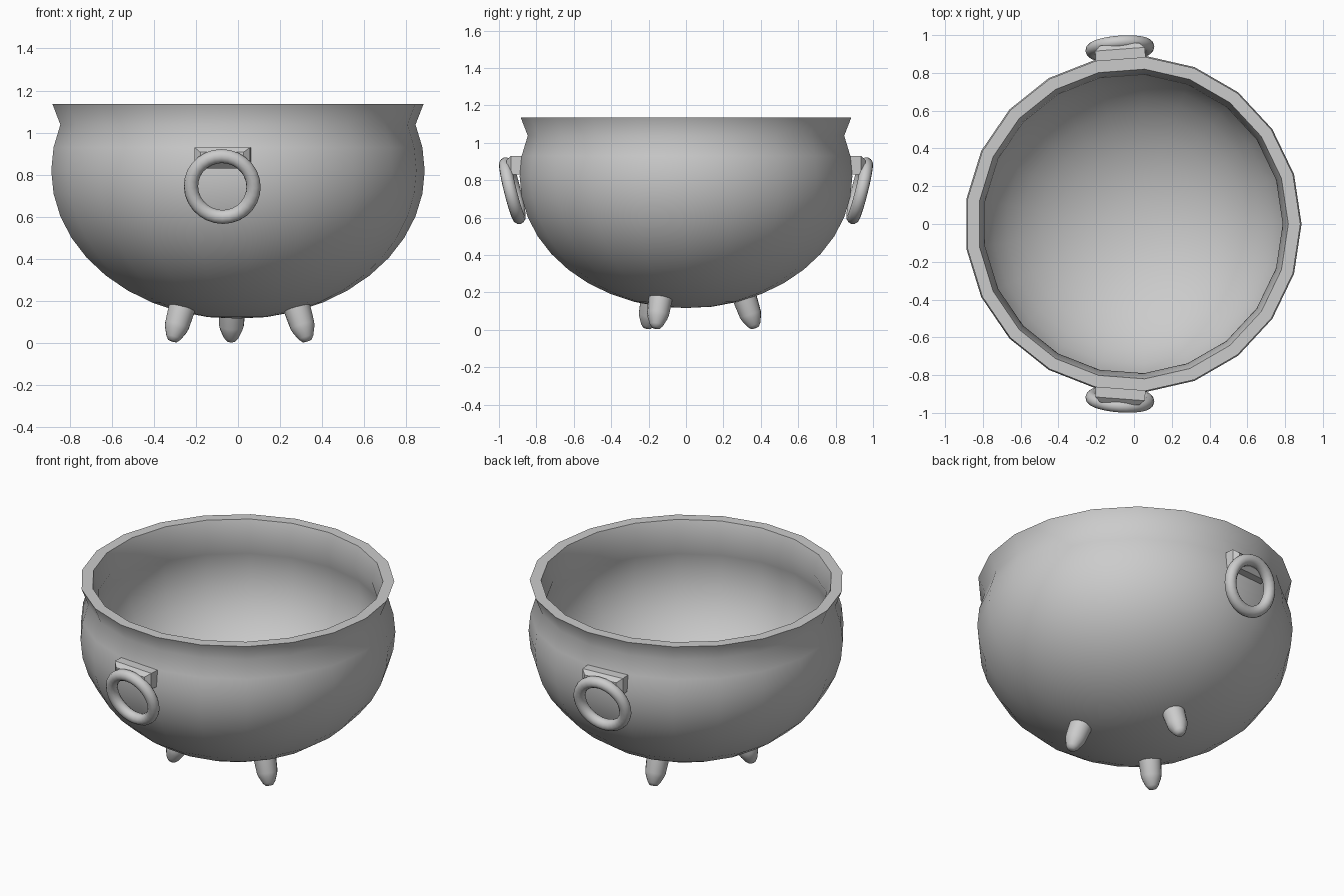
import bpy, bmesh, math
from mathutils import Matrix, Vector

if "Cube" in bpy.data.objects:
    bpy.data.objects.remove(bpy.data.objects["Cube"])

CX = -0.005                       # the 21-sided bowl is slightly off centre
FACE = math.radians(94.3)         # direction of the handles and rear leg


def lathe(name, profile, sides, smooth=45, matrix=Matrix()):
    """Revolve (radius, height) points round z; radius 0 makes a pole."""
    bm = bmesh.new()
    rings = []
    for r, z in profile:
        n = 1 if r == 0 else sides
        rings.append([bm.verts.new((r * math.cos(2 * math.pi * i / sides),
                                    r * math.sin(2 * math.pi * i / sides), z)) for i in range(n)])
    for a, b in zip(rings, rings[1:]):
        for i in range(sides):
            quad = [a[i % len(a)], a[(i + 1) % len(a)], b[(i + 1) % len(b)], b[i % len(b)]]
            bm.faces.new(list(dict.fromkeys(quad)))
    return finish(name, bm, matrix, smooth)


def finish(name, bm, matrix, smooth=None):
    bmesh.ops.recalc_face_normals(bm, faces=bm.faces)
    mesh = bpy.data.meshes.new(name)
    bm.to_mesh(mesh)
    bm.free()
    ob = bpy.data.objects.new(name, mesh)
    bpy.context.collection.objects.link(ob)
    ob.matrix_world = matrix
    if smooth:
        bpy.ops.object.select_all(action='DESELECT')
        ob.select_set(True)
        bpy.context.view_layer.objects.active = ob
        bpy.ops.object.shade_smooth_by_angle(angle=math.radians(smooth))
    return ob


def arc(r, h, degrees):
    return [(r * math.cos(math.radians(d)), 0.82 + h * math.sin(math.radians(d))) for d in degrees]


# Bowl: flattened sphere outside, flared rim, parallel wall inside
outer = [(0, 0.117)] + arc(0.892, 0.705, range(-81, 19, 9))
inner = arc(0.833, 0.645, range(18, -82, -9)) + [(0, 0.177)]
lathe("bowl", outer + [(0.886, 1.135), (0.822, 1.135)] + inner, 21,
      matrix=Matrix.Translation((CX, 0, 0)))

# Three splayed legs with blunt tips
leg_profile = [(0, 0), (0.022, 0.003), (0.036, 0.02), (0.053, 0.058),
               (0.059, 0.08), (0.067, 0.205), (0, 0.205)]
for k in range(3):
    a = FACE + k * math.tau / 3
    m = (Matrix.Translation((CX, 0, 0)) @ Matrix.Rotation(a, 4, 'Z')
         @ Matrix.Translation((0.371, 0, 0.008))
         @ Matrix.Rotation(math.radians(-19), 4, 'Y'))
    lathe(f"leg_{k + 1}", leg_profile, 16, 50, m)


def bracket(name, matrix):
    """Block with a chamfered outer face; local x points outward."""
    bm = bmesh.new()
    loops = []
    for x, w, z0, z1 in [(0.84, 0.132, 0.83, 0.93), (0.928, 0.132, 0.83, 0.93),
                         (0.954, 0.103, 0.855, 0.907)]:
        loops.append([bm.verts.new(p) for p in
                      [(x, -w, z0), (x, w, z0), (x, w, z1), (x, -w, z1)]])
    for a, b in zip(loops, loops[1:]):
        for i in range(4):
            j = (i + 1) % 4
            bm.faces.new([a[i], a[j], b[j], b[i]])
    bm.faces.new(loops[0])
    bm.faces.new(loops[-1])
    finish(name, bm, matrix)


# Handles: bracket and hanging ring on front and back
for side, angle in [("front", -FACE), ("back", FACE)]:
    m = Matrix.Translation((CX, 0, 0)) @ Matrix.Rotation(angle, 4, 'Z')
    bracket(f"{side}_bracket", m)
    ring = [(0.149 + 0.034 * math.cos(math.tau * i / 12), 0.034 * math.sin(math.tau * i / 12))
            for i in range(13)]
    ob = lathe(f"{side}_ring", ring, 28, 60,
               m @ Matrix.Translation((0.931, 0, 0.744))
               @ Matrix.Rotation(math.radians(90 + 14), 4, 'Y'))
    # Weld the closed tube seam
    bm = bmesh.new()
    bm.from_mesh(ob.data)
    bmesh.ops.remove_doubles(bm, verts=bm.verts, dist=1e-5)
    bmesh.ops.recalc_face_normals(bm, faces=bm.faces)
    bm.to_mesh(ob.data)
    bm.free()
